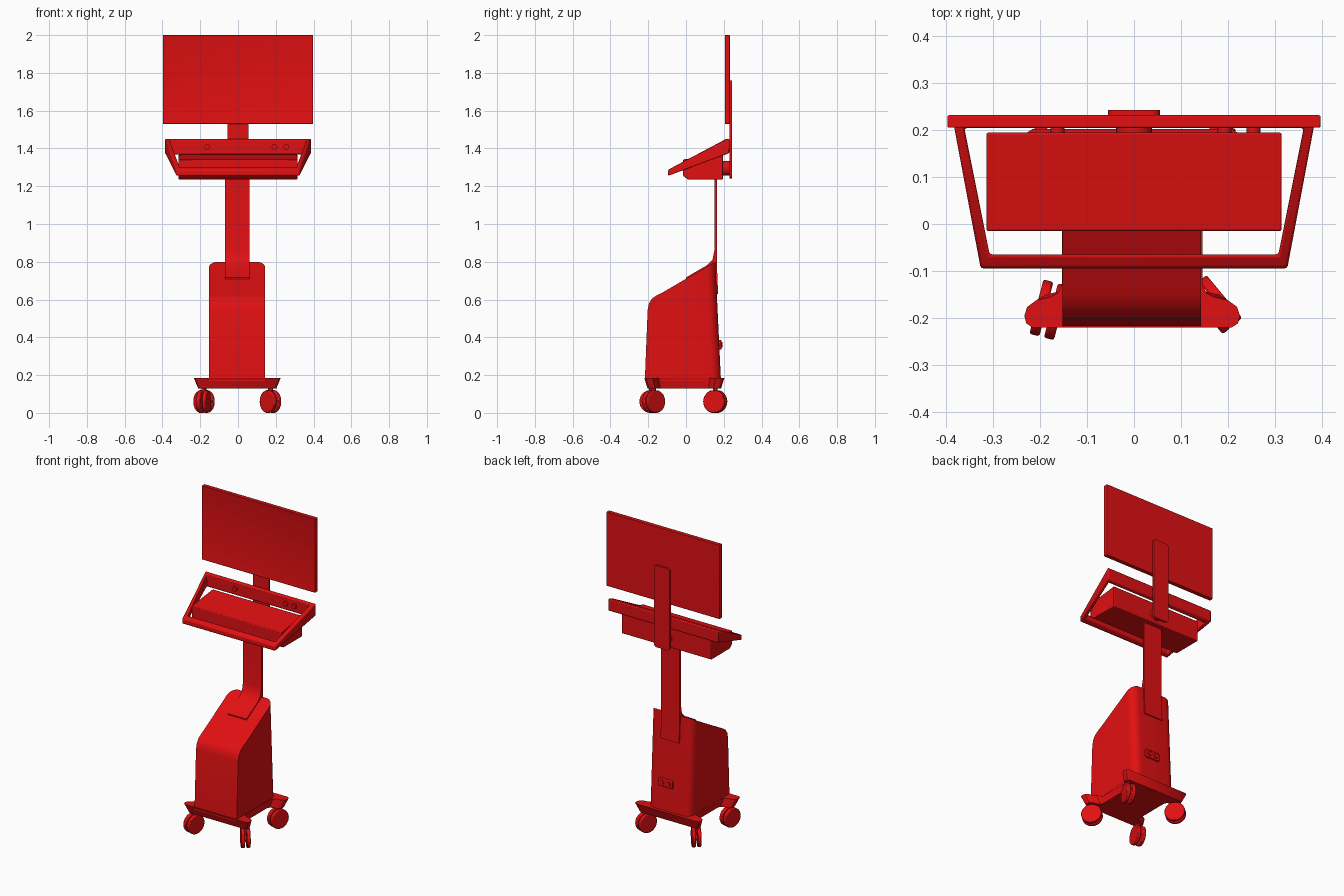
import bpy, bmesh, math
from mathutils import Matrix, Vector

cube = bpy.data.objects.get("Cube")
if cube:
    bpy.data.objects.remove(cube, do_unlink=True)

RED = (0.75, 0.005, 0.006, 1)
red = bpy.data.materials.new("red")
red.use_nodes = True
red.diffuse_color = RED
red.node_tree.nodes["Principled BSDF"].inputs["Base Color"].default_value = RED


def finish(name, bm, bevel=0, segments=2):
    """Turn a bmesh into a red object with optional rounded edges."""
    bmesh.ops.recalc_face_normals(bm, faces=bm.faces)
    mesh = bpy.data.meshes.new(name)
    bm.to_mesh(mesh)
    bm.free()
    mesh.materials.append(red)
    mesh.shade_smooth()
    mesh.set_sharp_from_angle(angle=math.radians(35))
    obj = bpy.data.objects.new(name, mesh)
    bpy.context.collection.objects.link(obj)
    if bevel:
        mod = obj.modifiers.new("rounded_edges", "BEVEL")
        mod.width, mod.segments = bevel, segments
        mod.limit_method, mod.angle_limit = "ANGLE", math.radians(40)
    return obj


def loft(lower, upper):
    """Solid between two matching rings of points."""
    bm = bmesh.new()
    a = [bm.verts.new(p) for p in lower]
    b = [bm.verts.new(p) for p in upper]
    bm.faces.new(a)
    bm.faces.new(b)
    n = len(a)
    for i in range(n):
        j = (i + 1) % n
        bm.faces.new((a[i], a[j], b[j], b[i]))
    return bm


def side_prism(profile, x0, x1):
    """Extrude a (y, z) profile across x."""
    return loft([(x0, y, z) for y, z in profile], [(x1, y, z) for y, z in profile])


def box(x0, x1, y0, y1, z0, z1):
    return side_prism([(y0, z0), (y1, z0), (y1, z1), (y0, z1)], x0, x1)


def cylinder(bm, centre, axis, radius, depth, sides=32):
    turn = Vector((0, 0, 1)).rotation_difference(Vector(axis)).to_matrix().to_4x4()
    bmesh.ops.create_cone(bm, cap_ends=True, segments=sides, radius1=radius, radius2=radius,
                          depth=depth, matrix=Matrix.Translation(centre) @ turn)


# Screen with a recessed panel
bm = box(-0.398, 0.398, 0.205, 0.232, 1.53, 2.0)
bm.normal_update()
bmesh.ops.recalc_face_normals(bm, faces=bm.faces)
front = [f for f in bm.faces if f.normal.y < -0.9]
bmesh.ops.inset_region(bm, faces=front, thickness=0.021)
bmesh.ops.translate(bm, verts=front[0].verts, vec=(0, 0.004, 0))
finish("screen", bm, 0.003)

# Flat upright behind the screen, with rounded ends
outline = []
for cx, cz, start in ((0.037, 1.742, 0), (-0.037, 1.742, 90),
                      (-0.037, 1.258, 180), (0.037, 1.258, 270)):
    for step in range(5):
        a = math.radians(start + step * 22.5)
        outline.append((cx + 0.018 * math.cos(a), cz + 0.018 * math.sin(a)))
finish("screen_upright", loft([(x, 0.231, z) for x, z in outline],
                              [(x, 0.243, z) for x, z in outline]))

# Tilt joint between tray and upright
bm = bmesh.new()
cylinder(bm, (0, 0.21, 1.295), (0, 1, 0), 0.038, 0.06)
finish("tilt_joint", bm)

# Keyboard tray box
tray = [(-0.015, 1.255), (0.01, 1.236), (0.195, 1.236), (0.195, 1.368), (-0.015, 1.342)]
finish("tray", side_prism(tray, -0.315, 0.315), 0.004)

# Tapered handle frame surrounding the tray
outer = [(-0.327, -0.095), (0.327, -0.095), (0.388, 0.23), (-0.388, 0.23)]
inner = [(-0.308, -0.065), (0.308, -0.065), (0.362, 0.205), (-0.362, 0.205)]
bm = bmesh.new()
rings = []
for plan in (outer, inner):
    for base, rise in ((1.255, 0.37), (1.287, 0.54)):
        rings.append([bm.verts.new((x, y, min(1.45, base + rise * (y + 0.095)))) for x, y in plan])
ob, ot, ib, it = rings
for i in range(4):
    j = (i + 1) % 4
    for p, q in ((ob, ot), (ot, it), (it, ib), (ib, ob)):
        bm.faces.new((p[i], p[j], q[j], q[i]))
finish("handle_frame", bm, 0.006)

# Buttons on the back rail
bm = bmesh.new()
for x in (-0.163, 0.193, 0.255):
    cylinder(bm, (x, 0.202, 1.408), (0, 1, 0), 0.015, 0.016, 24)
finish("buttons", bm)

# Flat column that bends forward onto the housing
column = [(0, 0.70), (0, 0.717), (0.11, 0.781), (0.14, 0.81), (0.15, 0.86), (0.15, 1.24),
          (0.163, 1.24), (0.163, 0.8), (0.17, 0.63), (0.15, 0.63), (0.14, 0.77)]
finish("column", side_prism(column, -0.07, 0.06))

# Housing with sloped top and rounded rear corners
housing = [(-0.218, 0.17), (-0.203, 0.545), (-0.196, 0.58), (-0.178, 0.607), (-0.15, 0.625),
           (-0.12, 0.64), (0.155, 0.8), (0.185, 0.17)]
bm = side_prism(housing, -0.153, 0.143)
rear = [e for e in bm.edges
        if all(v.co.y > 0.14 for v in e.verts) and abs(e.verts[0].co.z - e.verts[1].co.z) > 0.1]
bmesh.ops.bevel(bm, geom=rear, offset=0.05, segments=8, profile=0.5, affect="EDGES")
finish("housing", bm)

# Power socket on the back of the housing
finish("socket_plate", box(-0.035, 0.065, 0.165, 0.188, 0.335, 0.385), 0.004)
for i, x in enumerate((-0.008, 0.038)):
    bm = bmesh.new()
    cylinder(bm, (x, 0.188, 0.36), (0, 1, 0), 0.014, 0.012, 20)
    finish(f"socket_{i + 1}", bm)

# Base with four lobes, narrowing downward
lobe = [(0.212, 0.212), (0.226, 0.203), (0.23, 0.187), (0.224, 0.168), (0.205, 0.154),
        (0.175, 0.147), (0.158, 0.138), (0.15, 0.12)]
plan = []
for sx, sy in ((1, 1), (1, -1), (-1, -1), (-1, 1)):
    points = lobe if sx * sy > 0 else lobe[::-1]
    plan += [(sx * x, sy * y) for x, y in points]
finish("base", loft([(x * 0.9 - 0.004, y * 0.92 - 0.009, 0.13) for x, y in plan],
                    [(x - 0.004, y - 0.009, 0.185) for x, y in plan]))

# Twin-wheel casters, each swivelled its own way
casters = {
    "front_left": (0.172, -0.172, 0.64, -0.77),
    "front_right": (-0.182, -0.183, -0.25, -0.97),
    "rear_left": (0.172, 0.155, 0.35, 0.94),
    "rear_right": (-0.18, 0.155, -0.64, 0.77),
}
for name, (x, y, dx, dy) in casters.items():
    axle = Vector((dy, -dx, 0)).normalized()
    centre = Vector((x, y, 0.062))
    for side in (-1, 1):
        bm = bmesh.new()
        cylinder(bm, centre + axle * side * 0.016, axle, 0.06, 0.022)
        finish(f"{name}_wheel_{'inner' if side < 0 else 'outer'}", bm, 0.005)
    bm = bmesh.new()
    cylinder(bm, centre, axle, 0.02, 0.03, 16)
    cylinder(bm, centre + Vector((0, 0, 0.04)), (0, 0, 1), 0.012, 0.08, 16)
    finish(f"{name}_caster_stem", bm)

# Rest the wheels on the ground
for obj in bpy.context.collection.objects:
    if "wheel" in obj.name or "caster" in obj.name:
        obj.location.z -= 0.002
